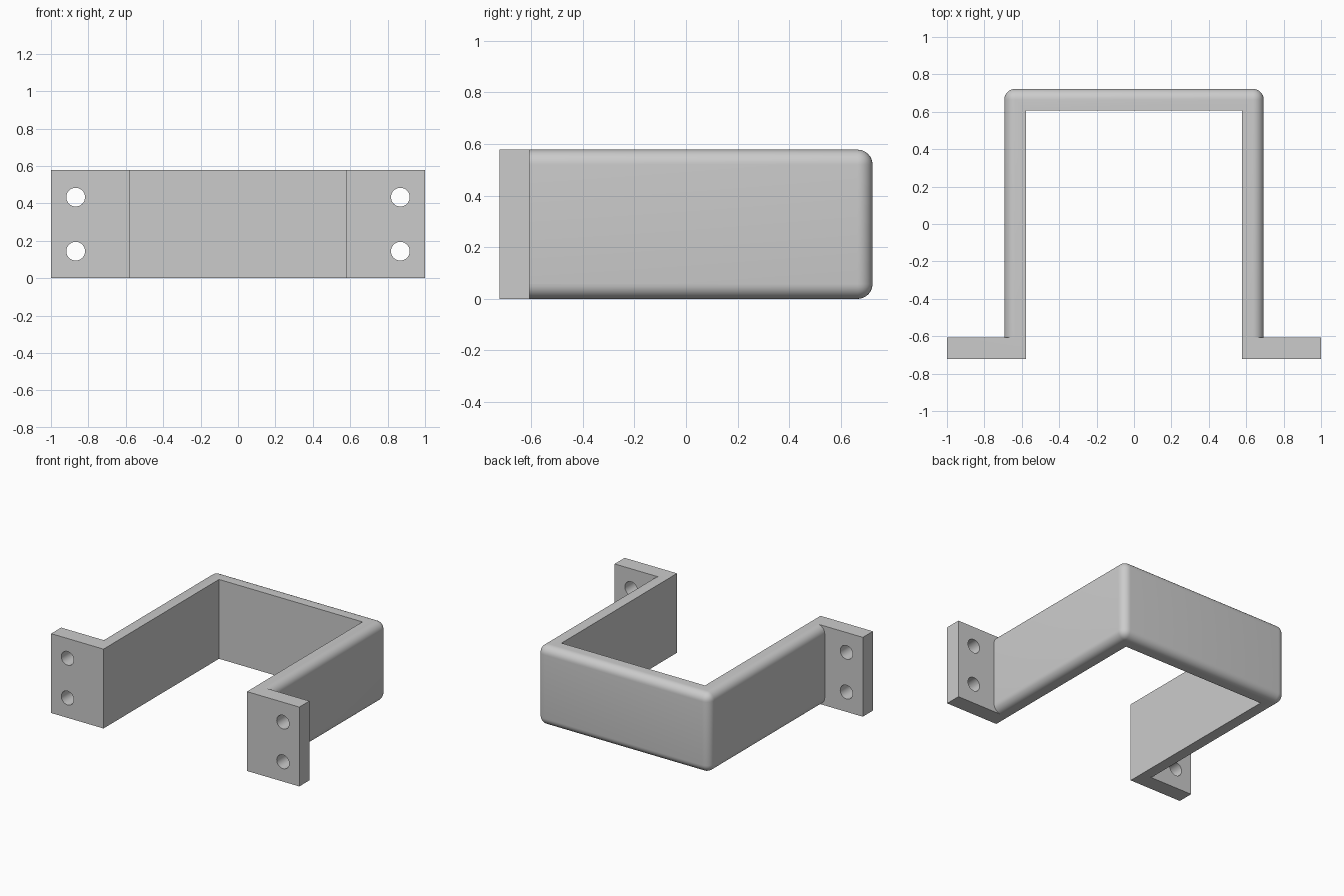
import bpy, bmesh, math
from mathutils import Matrix, Vector

cube = bpy.data.objects.get("Cube")
if cube:
    bpy.data.objects.remove(cube, do_unlink=True)

UNIT = 0.0289
HEIGHT = 20 * UNIT
DEPTH = 25 * UNIT          # half depth
WALL = 4 * UNIT
OUTER = 24 * UNIT          # half width of the loop
FILLET = 2 * UNIT
FLANGE_BACK = WALL - DEPTH

grey = bpy.data.materials.new("grey")
grey.use_nodes = True
grey.diffuse_color = (0.6, 0.6, 0.6, 1)
grey.node_tree.nodes["Principled BSDF"].inputs["Base Color"].default_value = (0.6, 0.6, 0.6, 1)


def finish(name, bm):
    mesh = bpy.data.meshes.new(name)
    bm.to_mesh(mesh)
    bm.free()
    mesh.materials.append(grey)
    obj = bpy.data.objects.new(name, mesh)
    bpy.context.collection.objects.link(obj)
    return obj


def box(low, high):
    bm = bmesh.new()
    low, high = Vector(low), Vector(high)
    bmesh.ops.create_cube(bm, size=1, matrix=Matrix.Translation((low + high) / 2)
                          @ Matrix.Diagonal((*(high - low), 1)))
    return bm


def boolean(target, tool, operation):
    mod = target.modifiers.new(operation.lower(), 'BOOLEAN')
    mod.operation, mod.object, mod.solver = operation, tool, 'EXACT'
    bpy.context.view_layer.objects.active = target
    bpy.ops.object.modifier_apply(modifier=mod.name)
    bpy.data.objects.remove(tool, do_unlink=True)


# Looped strap: rounded outside, square inside, open at the front
front = FLANGE_BACK - WALL / 2
bm = box((-OUTER, front, 0), (OUTER, DEPTH, HEIGHT))
edges = [e for e in bm.edges if max(v.co.y for v in e.verts) > front + 0.01]
bmesh.ops.bevel(bm, geom=edges, offset=FILLET, offset_type='OFFSET',
                segments=8, profile=0.5, affect='EDGES')
bracket = finish("bracket", bm)
inner = OUTER - WALL
boolean(bracket, finish("opening", box((-inner, -1, -1), (inner, DEPTH - WALL, 1))), 'DIFFERENCE')

# Mounting flanges with two screw holes each
for side in (-1, 1):
    xs = sorted((side * inner, side))
    flange = finish("flange", box((xs[0], -DEPTH, 0), (xs[1], FLANGE_BACK, HEIGHT)))
    for z in (HEIGHT / 4, HEIGHT * 3 / 4):
        bm = bmesh.new()
        bmesh.ops.create_cone(bm, cap_ends=True, segments=40, radius1=0.05, radius2=0.05, depth=0.5,
                              matrix=Matrix.Translation((side * 0.868, -DEPTH, z))
                              @ Matrix.Rotation(math.pi / 2, 4, 'X'))
        boolean(flange, finish("hole", bm), 'DIFFERENCE')
    boolean(bracket, flange, 'UNION')

bpy.ops.object.select_all(action='DESELECT')
bracket.select_set(True)
bpy.context.view_layer.objects.active = bracket
bpy.ops.object.shade_smooth_by_angle(angle=math.radians(30))
